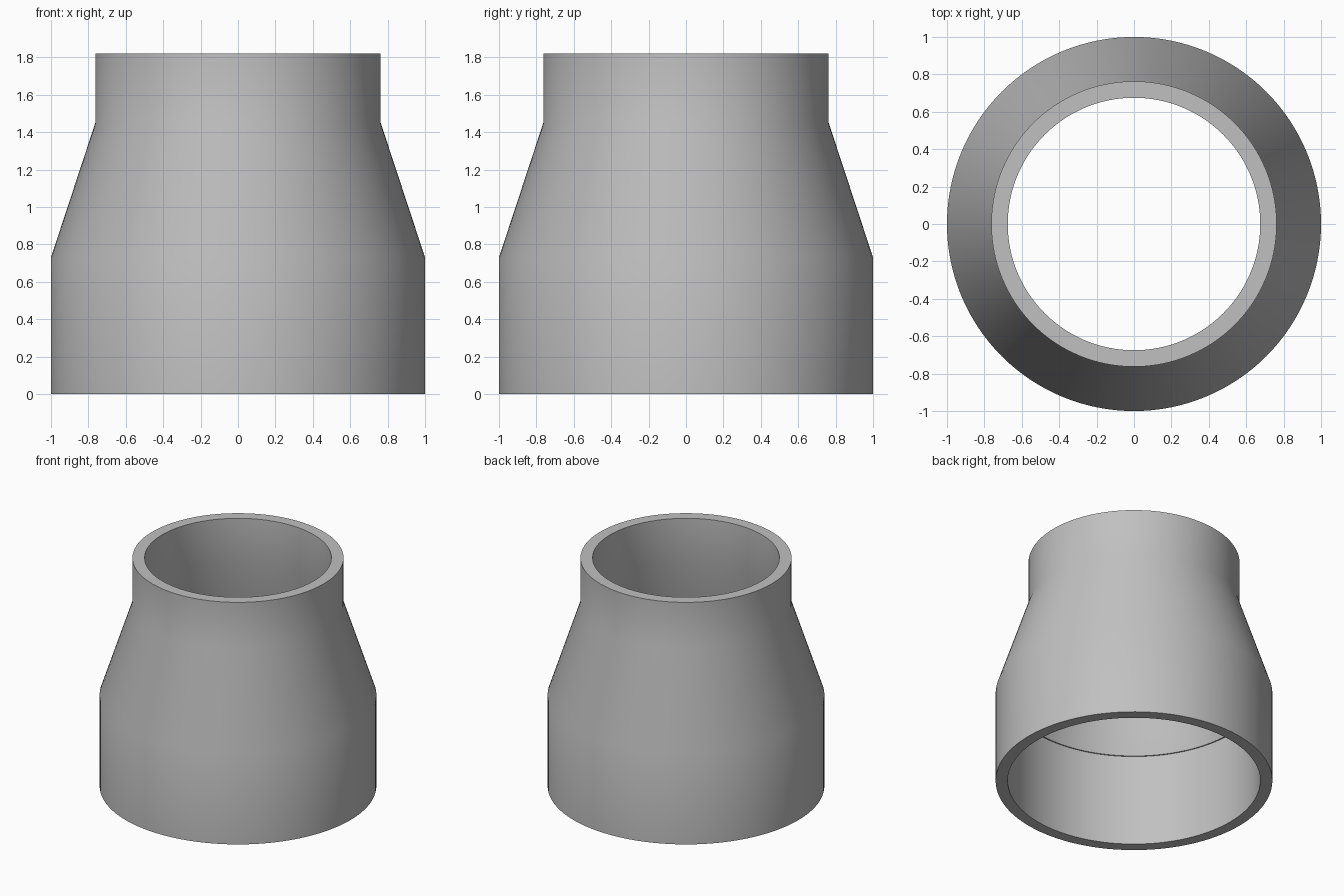
import bpy, bmesh, math

cube = bpy.data.objects.get("Cube")
if cube:
    bpy.data.objects.remove(cube, do_unlink=True)

SEGMENTS = 128

# Single plain grey
grey = bpy.data.materials.new("pipe grey")
grey.use_nodes = True
colour = (0.53, 0.53, 0.53, 1.0)
grey.diffuse_color = colour
grey.node_tree.nodes["Principled BSDF"].inputs["Base Color"].default_value = colour

# Wall cross-section (radius, height): up the outside, down the bore
profile = [
    (1.0, 0.0), (1.0, 0.73), (0.763, 1.45), (0.763, 1.82),
    (0.675, 1.82), (0.675, 1.45), (0.904, 0.73), (0.913, 0.73), (0.913, 0.0),
]


def lathe(name, points, material):
    """Revolve a closed profile around the z axis."""
    bm = bmesh.new()
    rings = []
    for radius, height in points:
        ring = []
        for i in range(SEGMENTS):
            a = 2 * math.pi * i / SEGMENTS
            ring.append(bm.verts.new((radius * math.cos(a), radius * math.sin(a), height)))
        rings.append(ring)
    for k, low in enumerate(rings):
        high = rings[(k + 1) % len(rings)]
        for i in range(SEGMENTS):
            j = (i + 1) % SEGMENTS
            bm.faces.new((low[i], low[j], high[j], high[i]))
    bmesh.ops.recalc_face_normals(bm, faces=bm.faces)
    mesh = bpy.data.meshes.new(name)
    bm.to_mesh(mesh)
    bm.free()
    mesh.materials.append(material)
    obj = bpy.data.objects.new(name, mesh)
    bpy.context.collection.objects.link(obj)
    return obj


# Hollow reducer: wide socket, tapered neck, narrow socket
reducer = lathe("pipe_reducer", profile, grey)
bpy.ops.object.select_all(action="DESELECT")
reducer.select_set(True)
bpy.context.view_layer.objects.active = reducer
bpy.ops.object.shade_smooth_by_angle(angle=math.radians(30))
